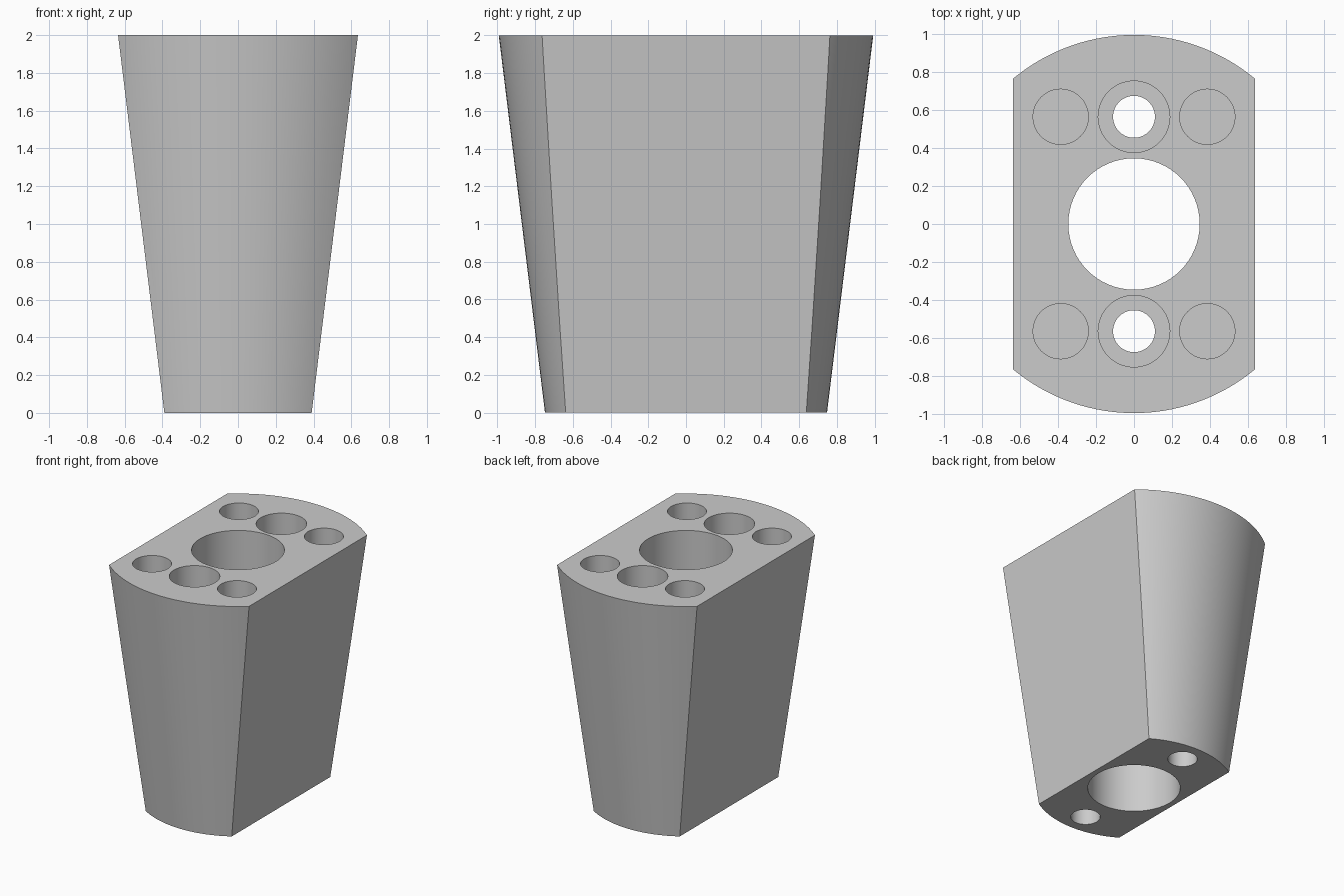
import bpy, bmesh, math
from mathutils import Vector

HEIGHT = 2.0
TOP_R, BASE_R = 0.993, 0.748      # conical ends
TOP_W, BASE_W = 0.635, 0.39       # half width between the flat sides

if "Cube" in bpy.data.objects:
    bpy.data.objects.remove(bpy.data.objects["Cube"])

grey = bpy.data.materials.new("plain grey")
grey.use_nodes = True
colour = (0.6, 0.6, 0.6, 1)
grey.diffuse_color = colour
grey.node_tree.nodes["Principled BSDF"].inputs["Base Color"].default_value = colour


def make_object(name, bm):
    mesh = bpy.data.meshes.new(name)
    bm.to_mesh(mesh)
    bm.free()
    mesh.materials.append(grey)
    obj = bpy.data.objects.new(name, mesh)
    bpy.context.collection.objects.link(obj)
    return obj


# Tapered round body, sliced by a leaning plane on each side
bm = bmesh.new()
bmesh.ops.create_cone(bm, cap_ends=True, segments=128,
                      radius1=BASE_R, radius2=TOP_R, depth=HEIGHT)
bmesh.ops.translate(bm, verts=bm.verts, vec=(0, 0, HEIGHT / 2))
for side in (-1, 1):
    cut = bmesh.ops.bisect_plane(
        bm, geom=bm.verts[:] + bm.edges[:] + bm.faces[:],
        plane_co=(side * BASE_W, 0, 0),
        plane_no=Vector((side * HEIGHT, 0, BASE_W - TOP_W)).normalized(),
        clear_outer=True)
    rim = [e for e in cut["geom_cut"] if isinstance(e, bmesh.types.BMEdge)]
    bmesh.ops.holes_fill(bm, edges=rim, sides=0)
bmesh.ops.recalc_face_normals(bm, faces=bm.faces)
body = make_object("tapered_body", bm)


def drill(x, y, radius, floor):
    """Cut a round vertical hole from the top down to the floor height."""
    bm = bmesh.new()
    top = HEIGHT + 0.1
    bmesh.ops.create_cone(bm, cap_ends=True, segments=64,
                          radius1=radius, radius2=radius, depth=top - floor)
    bmesh.ops.translate(bm, verts=bm.verts, vec=(x, y, (top + floor) / 2))
    cutter = make_object("hole_cutter", bm)
    cutter.hide_render = True
    mod = body.modifiers.new("hole", "BOOLEAN")
    mod.operation = "DIFFERENCE"
    mod.solver = "EXACT"
    mod.object = cutter
    bpy.context.view_layer.objects.active = body
    bpy.ops.object.modifier_apply(modifier=mod.name)
    bpy.data.objects.remove(cutter)


# Central bore, then bolt holes with counterbores and blind sockets
drill(0, 0, 0.345, -0.1)
for y in (-0.563, 0.563):
    drill(0, y, 0.11, -0.1)
    drill(0, y, 0.188, 1.0)
    for x in (-0.385, 0.385):
        drill(x, y, 0.145, 1.5)

# Smooth curved walls with sharp rims
bpy.ops.object.select_all(action="DESELECT")
body.select_set(True)
bpy.context.view_layer.objects.active = body
bpy.ops.object.shade_smooth_by_angle(angle=math.radians(25))
